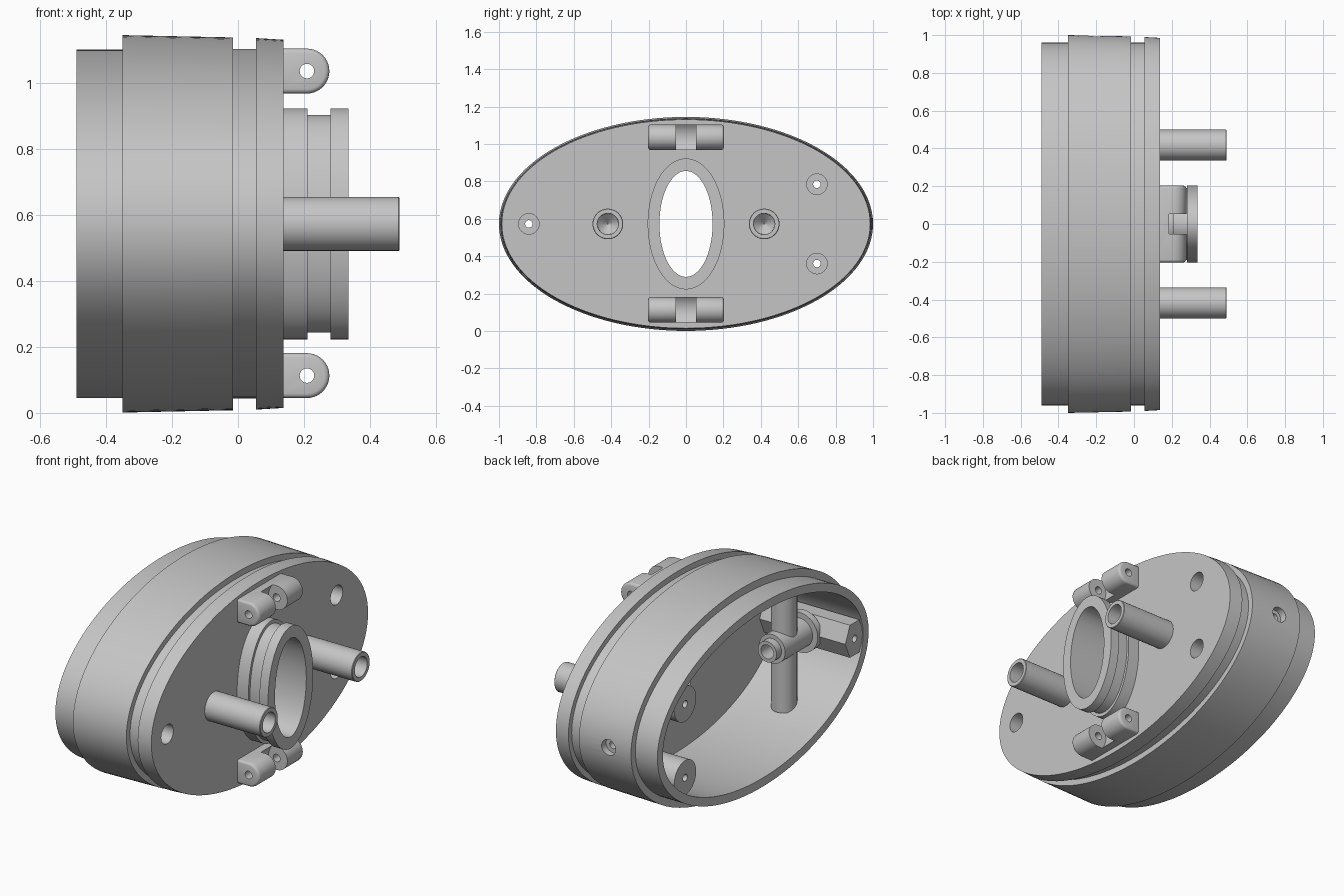
import bpy, bmesh, math
from math import cos, sin, pi
from mathutils import Vector

cube = bpy.data.objects.get("Cube")
if cube:
    bpy.data.objects.remove(cube, do_unlink=True)

MID = 0.573  # height of the oval's axis

metal = bpy.data.materials.new("plain grey metal")
metal.use_nodes = True
GREY = (0.56, 0.56, 0.56, 1)
metal.diffuse_color = GREY
bsdf = next(n for n in metal.node_tree.nodes if n.type == 'BSDF_PRINCIPLED')
bsdf.inputs["Base Color"].default_value = GREY


def finish(bm, name):
    bmesh.ops.recalc_face_normals(bm, faces=bm.faces)
    me = bpy.data.meshes.new(name)
    bm.to_mesh(me)
    bm.free()
    me.materials.append(metal)
    ob = bpy.data.objects.new(name, me)
    bpy.context.collection.objects.link(ob)
    return ob


def smooth(ob):
    ob.data.shade_smooth()
    ob.data.set_sharp_from_angle(angle=math.radians(35))


def lathe(name, profile, centre=(0, 0, MID), axis='X', sides=32, closed=False):
    """Sweep (position, radius, optional second radius) around an axis."""
    bm = bmesh.new()
    c = Vector(centre)
    rings = []
    for t, a, *rest in profile:
        b = rest[0] if rest else a
        ring = []
        for i in range(sides):
            w = 2 * pi * i / sides
            u, v = a * cos(w), b * sin(w)
            p = {'X': (t, u, v), 'Y': (u, t, v), 'Z': (u, v, t)}[axis]
            ring.append(bm.verts.new(c + Vector(p)))
        rings.append(ring)
    pairs = list(zip(rings, rings[1:]))
    if closed:
        pairs.append((rings[-1], rings[0]))
    for r, s in pairs:
        for i in range(sides):
            j = (i + 1) % sides
            bm.faces.new((r[i], r[j], s[j], s[i]))
    if not closed:
        bm.faces.new(rings[0])
        bm.faces.new(rings[-1])
    return finish(bm, name)


def cut(ob, cutters):
    """Subtract each cutter, then bake the result and remove the cutters."""
    for c in cutters:
        c.hide_render = True
        m = ob.modifiers.new("cut", 'BOOLEAN')
        m.operation = 'DIFFERENCE'
        m.solver = 'EXACT'
        m.object = c
    deps = bpy.context.evaluated_depsgraph_get()
    deps.update()
    me = bpy.data.meshes.new_from_object(ob.evaluated_get(deps))
    ob.modifiers.clear()
    ob.data = me
    for c in cutters:
        bpy.data.objects.remove(c, do_unlink=True)


# Oval housing: stepped outer wall, end plate, grooved collar, hollow inside
housing = lathe("oval_housing", [
    (-.49, .91, .478), (-.49, .96, .528), (-.35, .96, .528),
    (-.35, 1.0, .572), (-.015, .993, .565), (-.015, .96, .53),
    (.055, .96, .53), (.055, .99, .563), (.138, .985, .558),
    (.138, .205, .35), (.21, .205, .35), (.21, .19, .33),
    (.28, .19, .33), (.28, .205, .35), (.335, .205, .35),
    (.335, .142, .283), (.06, .142, .283), (.06, .91, .478),
], sides=128, closed=True)

# Screw bores through the plate (y, z) and a stepped hole in the side wall
screws = [(-.84, MID), (.70, MID + .212), (.70, MID - .212)]
cutters = [lathe("screw_cutter", [(0, .055), (.2, .055)], (0, y, z))
           for y, z in screws]
cutters.append(lathe("side_hole_cutter",
                     [(.85, .022), (.955, .022), (.955, .045), (1.1, .045)],
                     (-.205, 0, MID), 'Y'))
cut(housing, cutters)
smooth(housing)

# Screw bosses inside; the single one is six-sided, the pair round
for i, (y, z) in enumerate(screws):
    width, height, sides = (.085, .108, 6) if i == 0 else (.1, .1, 32)
    boss = lathe(f"screw_boss_{i + 1}",
                 [(.07, width, height), (-.485, width, height)],
                 (0, y, z), sides=sides)
    cut(boss, [lathe("bore_cutter", [
        (-.6, .02), (-.3, .02), (-.3, .055), (.2, .055)], (0, y, z))])
    smooth(boss)

# Two tubes with drilled blind bores
for side, y in (("front", -.418), ("rear", .418)):
    smooth(lathe(f"{side}_tube", [
        (.1, .082), (.487, .082), (.49, .079), (.49, .057),
        (.21, .055), (.16, .002)], (0, y, MID)))

# Cross post and its flanged barrel inside the housing
smooth(lathe("cross_post", [(-.38, .068), (.38, .068)],
             (-.205, -.6, MID), 'Z'))
smooth(lathe("post_barrel", [
    (-.78, .115), (-.74, .115), (-.74, .083), (-.49, .083), (-.49, .06),
    (-.445, .06), (-.445, .04), (-.54, .04), (-.54, .002)],
    (-.205, 0, MID), 'Y'))


# Rounded hinge brackets: two lugs around a scooped notch, with a pin hole
def hinge_bracket(name, z):
    r, px, half = .068, .209, .203
    outline = [(.1, -r), (.1, r)]
    outline += [(px + r * cos(a), r * sin(a))
                for a in (pi / 2 - pi * k / 20 for k in range(21))]
    bm = bmesh.new()
    face = bm.faces.new([bm.verts.new((x, -half, z + h)) for x, h in outline])
    out = bmesh.ops.extrude_face_region(bm, geom=[face])
    verts = [g for g in out["geom"] if isinstance(g, bmesh.types.BMVert)]
    bmesh.ops.translate(bm, verts=verts, vec=(0, 2 * half, 0))
    ob = finish(bm, name)
    bevel = ob.modifiers.new("round", 'BEVEL')
    bevel.width = .014
    bevel.segments = 3
    bevel.angle_limit = math.radians(50)
    cut(ob, [
        lathe("notch_cutter", [(-.053, .1), (.053, .1)], (.257, 0, z), 'Y'),
        lathe("pin_cutter", [(-.3, .022), (.3, .022)], (px, 0, z), 'Y')])
    smooth(ob)


hinge_bracket("upper_hinge_bracket", MID + .463)
hinge_bracket("lower_hinge_bracket", MID - .46)
